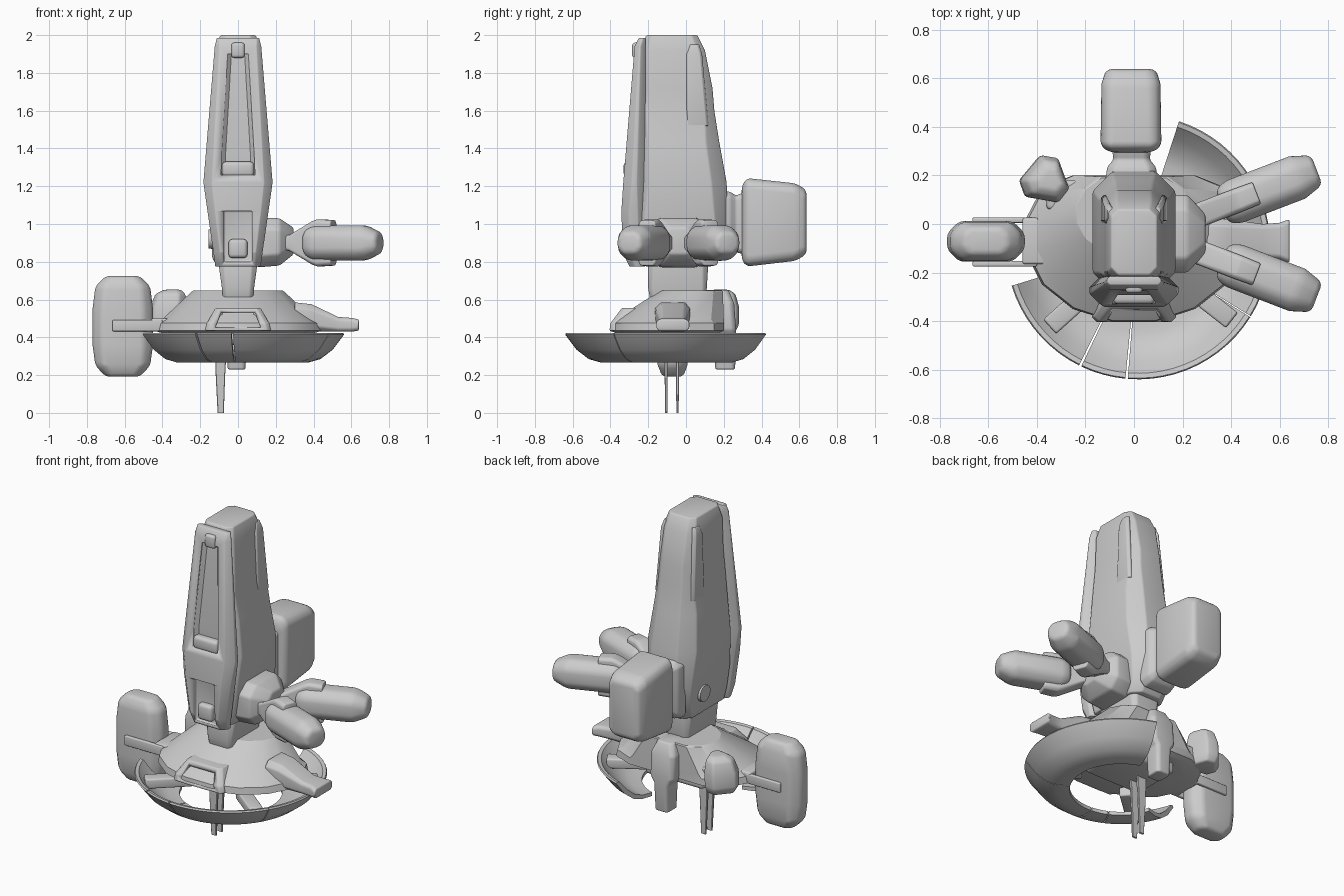
import bpy, bmesh
from math import sin, cos, radians, pi
from mathutils import Vector, Matrix


def finish(name, bm, bevel=0.0, segs=3, angle=35, mat=None):
    """Bevel sharp edges, shade and link a bmesh as a named object."""
    bmesh.ops.recalc_face_normals(bm, faces=bm.faces)
    if bevel:
        edges = [e for e in bm.edges if e.is_manifold and e.calc_face_angle(0) > radians(22)]
        bmesh.ops.bevel(bm, geom=edges, offset=bevel, segments=segs, profile=0.5,
                        affect='EDGES', clamp_overlap=True)
    if mat:
        bm.transform(mat)
    me = bpy.data.meshes.new(name)
    bm.to_mesh(me)
    bm.free()
    ob = bpy.data.objects.new(name, me)
    bpy.context.collection.objects.link(ob)
    bpy.ops.object.select_all(action='DESELECT')
    ob.select_set(True)
    bpy.context.view_layer.objects.active = ob
    bpy.ops.object.shade_smooth_by_angle(angle=radians(angle))
    return ob


def skin(name, rings, **kw):
    """Capped loft through rings of equal point count."""
    bm = bmesh.new()
    vs = [[bm.verts.new(p) for p in r] for r in rings]
    n = len(vs[0])
    for a, b in zip(vs, vs[1:]):
        for i in range(n):
            bm.faces.new((a[i], a[(i + 1) % n], b[(i + 1) % n], b[i]))
    bm.faces.new(vs[0])
    bm.faces.new(vs[-1])
    return finish(name, bm, **kw)


def loft(name, axis, secs, **kw):
    """Loft of chamfered rectangles; section = (t, a0, a1, b0, b1, chamfer)."""
    rings = []
    for t, a0, a1, b0, b1, c in secs:
        pts = [(a0 + c, b0), (a1 - c, b0), (a1, b0 + c), (a1, b1 - c),
               (a1 - c, b1), (a0 + c, b1), (a0, b1 - c), (a0, b0 + c)]
        order = {'x': lambda a, b: (t, a, b), 'y': lambda a, b: (a, t, b),
                 'z': lambda a, b: (a, b, t)}[axis]
        rings.append([order(a, b) for a, b in pts])
    return skin(name, rings, **kw)


def box(name, x, y, z, bevel=0.01, **kw):
    bm = bmesh.new()
    bmesh.ops.create_cube(bm, size=1)
    bm.transform(Matrix.Translation(((x[0] + x[1]) / 2, (y[0] + y[1]) / 2, (z[0] + z[1]) / 2))
                 @ Matrix.Diagonal((x[1] - x[0], y[1] - y[0], z[1] - z[0], 1)))
    return finish(name, bm, bevel, **kw)


def cut(ob, cutter):
    m = ob.modifiers.new("cut", 'BOOLEAN')
    m.object, m.operation, m.solver = cutter, 'DIFFERENCE', 'EXACT'
    cutter.hide_render = True
    cutter.hide_viewport = True


# tower body: narrow upper column flaring to a wide waist
loft("tower_body", 'z', [
    (0.78, -.115, .115, -.26, .15, .05), (0.86, -.13, .13, -.28, .20, .06),
    (1.00, -.15, .15, -.29, .225, .07), (1.22, -.17, .17, -.28, .215, .08),
    (1.44, -.148, .148, -.27, .175, .07), (1.60, -.125, .125, -.26, .15, .05),
    (1.72, -.12, .12, -.25, .14, .05), (1.92, -.112, .112, -.24, .10, .04),
    (2.00, -.095, .095, -.21, .06, .03)], bevel=.008, angle=40)

# front armour plate with two recesses
plate = loft("front_plate", 'z', [
    (0.775, -.12, .12, -.30, -.215, .03), (0.85, -.13, .13, -.335, -.215, .035),
    (1.07, -.162, .162, -.342, -.215, .04), (1.22, -.183, .183, -.332, -.215, .045),
    (1.94, -.123, .123, -.272, -.215, .025), (1.985, -.112, .112, -.25, -.215, .012)],
    bevel=.006, segs=2)
cut(plate, loft("upper_channel_cutter", 'z', [
    (1.26, -.09, .09, -.40, -.285, .02), (1.38, -.085, .085, -.40, -.292, .02),
    (1.90, -.055, .055, -.40, -.25, .02)]))
cut(plate, box("lower_recess_cutter", (-.075, .075), (-.40, -.30), (.80, 1.07), .01))
box("upper_step", (-.085, .085), (-.33, -.26), (1.25, 1.33), .02)
box("lower_step", (-.05, .05), (-.335, -.26), (.82, .92), .02)
box("front_nose_cap", (-.035, .035), (-.285, -.2), (1.88, 1.96), .015)

# side panels and round cover
for s, n in ((1, "right"), (-1, "left")):
    loft(n + "_side_rib", 'z', [
        (1.52, min(s*.10, s*.136), max(s*.10, s*.136), .0, .12, .012),
        (1.90, min(s*.09, s*.122), max(s*.09, s*.122), .0, .085, .012),
        (1.95, min(s*.08, s*.11), max(s*.08, s*.11), .015, .07, .012)], bevel=.006)
bm = bmesh.new()
bmesh.ops.create_cone(bm, cap_ends=True, segments=24, radius1=.055, radius2=.05, depth=.06)
finish("left_round_cover", bm, mat=Matrix.Translation((-.125, .03, .92)) @ Matrix.Rotation(-pi/2, 4, 'Y'))

# neck
loft("neck", 'z', [(.60, -.08, .08, -.19, .10, .02), (.66, -.085, .085, -.20, .11, .02),
                   (.82, -.107, .107, -.20, .12, .03)], bevel=.008)

# rear tank with its collar
loft("rear_tank", 'y', [
    (.295, -.10, .075, .81, 1.20, .03), (.32, -.138, .113, .775, 1.243, .035),
    (.58, -.134, .109, .805, 1.215, .035), (.638, -.115, .09, .84, 1.18, .03)], bevel=.022)
loft("rear_collar", 'y', [(.17, -.12, .10, .80, 1.18, .03), (.235, -.11, .09, .82, 1.17, .03),
                          (.265, -.085, .065, .85, 1.15, .02), (.31, -.09, .07, .84, 1.17, .02)],
     bevel=.01)

# shoulder hub and two angled pods
loft("shoulder_hub", 'x', [(.10, -.20, .12, .77, 1.035, .06), (.22, -.20, .12, .78, 1.03, .06),
                           (.295, -.12, .04, .84, .98, .04)], bevel=.012)
for s, n in ((1, "rear"), (-1, "front")):
    m = Matrix.Translation((.16, -.04 + s * .035, .9)) @ Matrix.Rotation(radians(21 * s), 4, 'Z')
    loft(n + "_pod", 'x', [
        (.215, -.07, .07, -.065, .065, .03), (.26, -.093, .093, -.093, .093, .045),
        (.55, -.093, .093, -.093, .093, .045), (.635, -.065, .065, -.055, .055, .03)],
        bevel=.022, mat=m)
    loft(n + "_pod_link", 'x', [
        (.06, -.055, .055, -.05, .05, .01), (.13, -.05, .05, -.04, .04, .01),
        (.26, -.05, .05, -.115, .115, .015), (.29, -.05, .05, -.125, .125, .015),
        (.37, -.048, .048, -.12, .12, .015)], bevel=.012, mat=m)


# faceted dome hull, flattened at the back
def hull_ring(rx, ry, cy, z, back):
    return [(rx * cos(a), min(cy + ry * sin(a), back), z)
            for a in (2 * pi * (i + .5) / 16 for i in range(16))]


hull = skin("dome_hull", [hull_ring(.40, .32, -.05, .42, .17), hull_ring(.455, .36, -.05, .435, .2),
                          hull_ring(.445, .355, -.05, .475, .2), hull_ring(.41, .33, -.05, .495, .2),
                          hull_ring(.25, .19, .04, .642, .195), hull_ring(.24, .18, .04, .648, .19)],
            angle=25)
# front dormer with a sunken face
dormer = loft("front_dormer", 'z', [(.435, -.175, .175, -.405, -.1, .02),
                                    (.475, -.165, .165, -.40, -.1, .02),
                                    (.555, -.12, .12, -.34, -.1, .02)], bevel=.006)
cut(dormer, loft("dormer_cutter", 'z', [(.452, -.12, .12, -.5, -.36, .01),
                                        (.53, -.09, .09, -.5, -.325, .01)]))
box("hull_underside_block", (-.2, .2), (-.2, .12), (.36, .44), .02)

# right outrigger, sloping down to a squared tip
loft("right_outrigger", 'x', [
    (.30, -.165, .025, .43, .585, .03), (.39, -.16, .02, .43, .575, .03),
    (.53, -.14, .0, .43, .508, .015), (.60, -.145, .005, .43, .503, .015),
    (.64, -.16, .02, .435, .495, .015)], bevel=.008)

# left pod held by a fork
loft("left_pod", 'z', [
    (.192, -.70, -.52, -.125, -.015, .03), (.25, -.755, -.465, -.15, .008, .045),
    (.36, -.77, -.45, -.155, .012, .05), (.55, -.77, -.45, -.155, .012, .05),
    (.67, -.755, -.465, -.15, .008, .045), (.725, -.70, -.52, -.125, -.015, .03)], bevel=.02)
box("left_fork_root", (-.46, -.31), (-.165, .025), (.43, .50))
for y in (-.175, .005):
    box("left_fork_prong", (-.665, -.40), (y, y + .022), (.432, .492), .006)

# small leaning three-sided thruster at back left
def tri(r, z, dx):
    return [(-.365 + dx + r * cos(a + d), .18 + r * sin(a + d), z)
            for a in (radians(80), radians(200), radians(320)) for d in (-.35, .35)]


skin("back_left_thruster", [tri(.085, .43, 0), tri(.105, .47, -.005), tri(.105, .56, 0),
                            tri(.085, .63, .01), tri(.05, .652, .02)], bevel=.012)
box("thruster_bracket", (-.36, -.2), (.06, .18), (.44, .54), .015)

# rear hanging block
loft("rear_hanging_block", 'z', [(.23, -.055, .04, .155, .26, .015), (.40, -.06, .045, .15, .265, .015),
                                 (.44, -.09, .075, .1, .265, .02), (.58, -.09, .075, .1, .255, .02),
                                 (.65, -.06, .05, .1, .225, .02)], bevel=.01)

# broken bowl ring under the hull, in arc segments
profile = [(.29, .268), (.36, .268), (.42, .285), (.485, .335), (.545, .415), (.54, .424),
           (.52, .42), (.47, .36), (.41, .31), (.355, .292), (.29, .29)]
for a0, a1 in ((197, 243.5), (244.5, 264.5), (265.5, 328), (328.5, 432)):
    n = max(4, int((a1 - a0) / 5))
    rings = []
    for i in range(n + 1):
        a = radians(a0 + (a1 - a0) * i / n)
        rings.append([(.017 + r * cos(a), -.095 + r * sin(a), z) for r, z in profile])
    skin("bowl_ring_segment", rings, angle=30)

# struts joining hull and ring
for ang in (222, 322, 30):
    box("ring_strut", (.22, .49), (-.04, .04), (.355, .415), .01,
        mat=Matrix.Translation((.017, -.095, 0)) @ Matrix.Rotation(radians(ang), 4, 'Z'))

# twin landing fins
for y in (-.105, -.045):
    loft("landing_fin", 'z', [(0, -.108, -.075, y - .006, y + .006, .003),
                              (.20, -.118, -.068, y - .008, y + .008, .003),
                              (.43, -.125, -.055, y - .009, y + .009, .003)])
